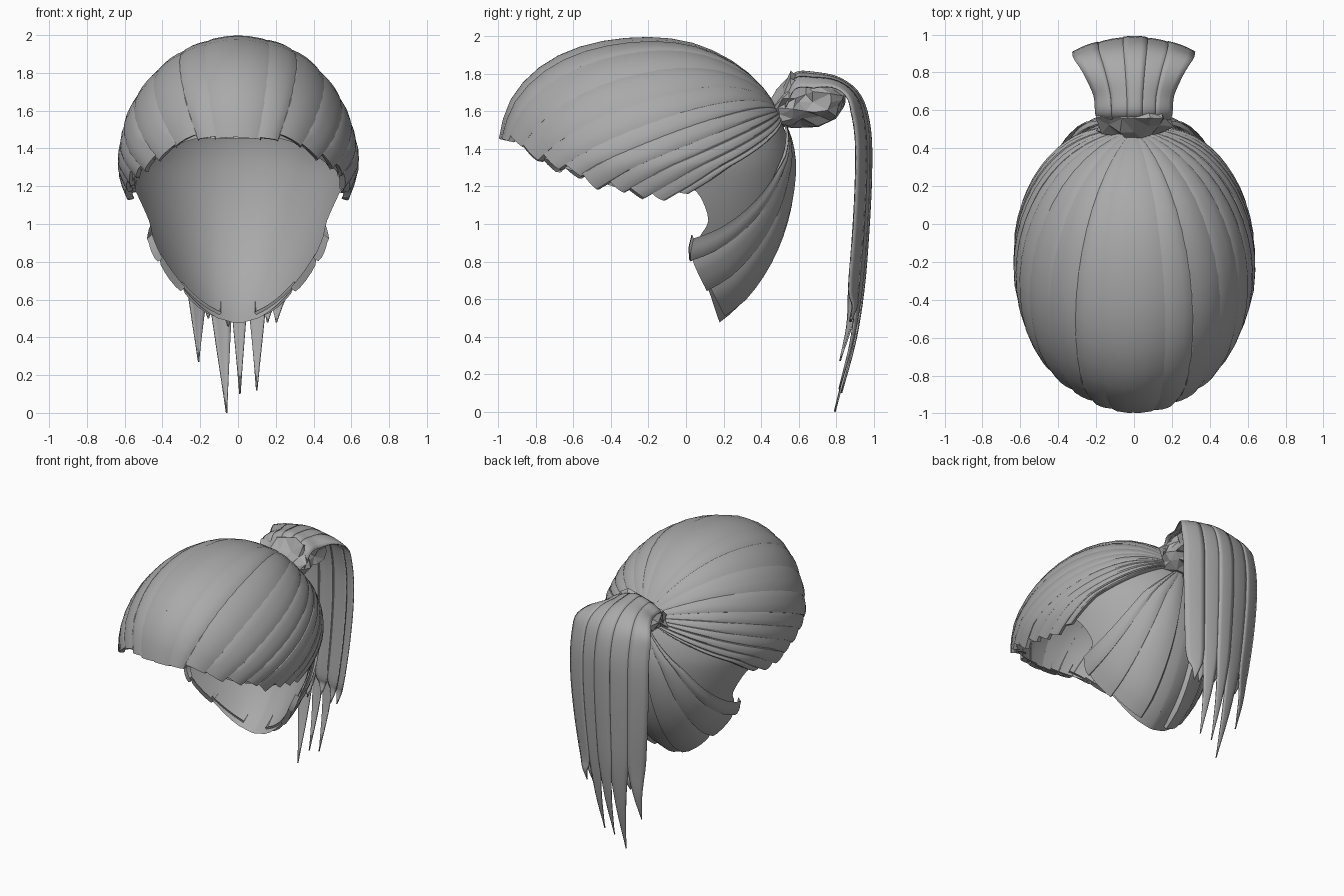
import bpy, bmesh, math, random
from mathutils import Vector

random.seed(4)
if "Cube" in bpy.data.objects:
    bpy.data.objects.remove(bpy.data.objects["Cube"])

hair = bpy.data.materials.new("hair_grey")
hair.use_nodes = True
hair.diffuse_color = (0.4, 0.4, 0.4, 1)
bsdf = hair.node_tree.nodes["Principled BSDF"]
bsdf.inputs["Base Color"].default_value = (0.4, 0.4, 0.4, 1)
bsdf.inputs["Roughness"].default_value = 0.7


# Helpers: meshes, curves and the head surface
def add_grid(bm, rows, closed=False):
    """Skin rows of points with quads."""
    rings = [[bm.verts.new(p) for p in row] for row in rows]
    for a, b in zip(rings, rings[1:]):
        n = len(a)
        for i in range(n if closed else n - 1):
            j = (i + 1) % n
            bm.faces.new((a[i], a[j], b[j], b[i]))
    return rings


def finish(name, bm, angle=30, thickness=0):
    bmesh.ops.remove_doubles(bm, verts=bm.verts, dist=0.0005)
    bmesh.ops.recalc_face_normals(bm, faces=bm.faces)
    mesh = bpy.data.meshes.new(name)
    bm.to_mesh(mesh)
    bm.free()
    mesh.materials.append(hair)
    ob = bpy.data.objects.new(name, mesh)
    bpy.context.collection.objects.link(ob)
    if thickness:
        mod = ob.modifiers.new("thickness", "SOLIDIFY")
        mod.thickness = thickness
        mod.offset = 0
    if angle:
        bpy.ops.object.select_all(action="DESELECT")
        ob.select_set(True)
        bpy.context.view_layer.objects.active = ob
        bpy.ops.object.shade_smooth_by_angle(angle=math.radians(angle))


def spline(pts, t):
    """Smooth curve through pts, t from 0 to 1."""
    pts = [Vector(p) for p in pts]
    f = min(max(t, 0), 1) * (len(pts) - 1)
    i = min(int(f), len(pts) - 2)
    f -= i
    b, c = pts[i], pts[i + 1]
    a = pts[i - 1] if i else 2 * b - c
    d = pts[i + 2] if i + 2 < len(pts) else 2 * c - b
    return b + 0.5 * f * (c - a + f * (2 * a - 5 * b + 4 * c - d + f * (3 * (b - c) + d - a)))


def height_radius(up):
    return 0.69 if up else 0.985


def to_sphere(y, z, side):
    """Side-view position on the head to a unit direction."""
    uy = (y + 0.2) / 0.79
    uz = (z - 1.3) / height_radius(z > 1.3)
    ux = math.sqrt(max(0, 1 - uy * uy - uz * uz))
    return Vector((side * ux, uy, uz)).normalized()


def to_head(u, scale):
    """Unit direction to a point on the head: full brow, narrow nape."""
    z = u.z * height_radius(u.z > 0)
    narrow = 1 - 0.33 * max(0, -z)
    brow = scale * (1 + 0.18 * (min(0, u.y) * max(0, u.z)) ** 2)
    depth = 0.815 if u.y < 0 else 0.79
    return Vector((u.x * 0.63 * narrow * scale, u.y * depth * brow - 0.2, z * brow + 1.3))


TIE = to_sphere(0.5, 1.6, 0)


def sweep(end, s, sag=0.0):
    """Point on the arc from the tie to a hairline direction."""
    ang = TIE.angle(end)
    u = (TIE * math.sin((1 - s) * ang) + end * math.sin(s * ang)) / math.sin(ang)
    u += Vector((0, 0.4, -1)) * sag * max(0, s * (1 - s))
    return u.normalized()


cap_rim = [(-0.99, 1.46), (-0.95, 1.455), (-0.9, 1.45), (-0.8, 1.38), (-0.68, 1.31),
           (-0.54, 1.26), (-0.4, 1.2), (-0.25, 1.17), (-0.1, 1.15), (0.05, 1.18)]
nape_rim = [(0.13, 1.02), (0.08, 0.91), (0.06, 0.8), (0.13, 0.63), (0.18, 0.48), (0.22, 0.38)]
back_rim = [(0.03, 0.92), (0.03, 0.81), (0.12, 0.65), (0.22, 0.49)]


def rim_dir(rim, t, side):
    y, z, _ = spline([(p[0], p[1], 0) for p in rim], t)
    return to_sphere(y, z, side)


# Scalp: smooth inner layer, open at the face
bm = bmesh.new()
full_rim = cap_rim + nape_rim
for side in (-1, 1):
    rows = []
    for i in range(65):
        end = rim_dir(full_rim, i / 64, side)
        if i in (0, 64):
            end.x = 0
        rows.append([to_head(sweep(end.normalized(), k / 18), 0.965) for k in range(19)])
    add_grid(bm, rows)
finish("scalp", bm, 60)


def add_lock(bm, rim, t0, t1, side, lift, jag, sag):
    """One flat lock with a raised leading edge and a tucked, slanted tip."""
    far = 1.006 if t1 == 0 else 0.975
    section = [(0, 0.965), (0.05, 1.0), (0.2, 1.01), (0.4, 1.012), (0.6, 1.01),
               (0.8, 1.004), (1, far)]
    tip = random.uniform(-0.3, 0.3) * jag
    rows = []
    for f, scale in section:
        end = rim_dir(rim, t0 + (t1 - t0) * f, side)
        last = 1 + tip + jag * (0.5 - f)
        row = []
        for k in range(17):
            s = 0.03 + (last - 0.03) * k / 16
            grow = min(1, s * 3)
            thin = 0.015 * max(0, (s / last - 0.88) / 0.12)
            row.append(to_head(sweep(end, s, sag), 0.985 + (scale + lift - 0.985) * grow - thin))
        row.append(to_head(sweep(end, last - 0.005, sag), 0.945))
        rows.append(row)
    add_grid(bm, rows)


# Cap: overlapping locks swept back from the fringe to the tie
bm = bmesh.new()
LOCKS = 11
for side in (-1, 1):
    for i in range(LOCKS):
        low = i / LOCKS
        add_lock(bm, cap_rim, min(1, low + 1.15 / LOCKS), max(0, low - 0.02), side,
                 random.uniform(-0.002, 0.01) if i else 0, 0.008 + 0.075 * low,
                 0.12 * low ** 3)
finish("cap_locks", bm, 25)

# Back: broad locks from behind the ears up to the tie, parted at the nape
bm = bmesh.new()
for side in (-1, 1):
    for i in range(3):
        add_lock(bm, back_rim, min(1, (i + 1.1) / 3), i / 3, side,
                 0.01 - 0.005 * i, 0.015, 0.42 - 0.16 * i)
finish("back_locks", bm, 25)

# Knot: crumpled gathered hair at the tie
bm = bmesh.new()
knot = [(0.46, 1.6, 0.1, 0.05), (0.5, 1.62, 0.2, 0.11), (0.56, 1.67, 0.2, 0.14),
        (0.62, 1.65, 0.17, 0.12), (0.7, 1.65, 0.18, 0.13), (0.78, 1.65, 0.19, 0.11),
        (0.83, 1.66, 0.14, 0.06)]
rows = []
for y, z, rx, rz in knot:
    row = []
    for k in range(16):
        a = math.tau * k / 16
        r = random.uniform(0.82, 1.15)
        row.append(Vector((rx * r * math.cos(a), y + random.uniform(-0.025, 0.025),
                           z + rz * r * math.sin(a))))
    rows.append(row)
rings = add_grid(bm, rows, True)
bm.faces.new(rings[0])
bm.faces.new(rings[-1])
bmesh.ops.triangulate(bm, faces=bm.faces)
finish("knot", bm, 0)

# Ponytail: a curved sheet of locks arching over the knot, with pointed tips
tail_path = [(0.53, 1.7, 0.18), (0.58, 1.8, 0.2), (0.68, 1.805, 0.21), (0.82, 1.775, 0.26),
             (0.93, 1.68, 0.31), (0.98, 1.5, 0.32), (0.985, 1.25, 0.32), (0.97, 0.95, 0.3),
             (0.945, 0.65, 0.27)]


def add_tail_lock(bm, centre, half, tip_x, tip_z, depth):
    tip_y = 0.8 + 0.26 * tip_z
    mid = ((0.945 + tip_y) / 2 + 0.015, (0.65 + tip_z) / 2, 0.265)
    path = tail_path + [mid, (tip_y, tip_z, 0.26)]
    rows = []
    for k in range(41):
        t = k / 40
        y, z, w = spline(path, t)
        taper = min(1, max(0.01, (1 - t) / 0.22)) ** 0.95
        bend = min(1, max(0, (t - 0.2) / 0.25))
        row = []
        for m in range(5):
            e = m / 2 - 1
            f = tip_x + (centre - tip_x) * taper + half * taper * e
            inward = 0.08 * f * f + depth - 0.003 * (1 - e * e)
            row.append(Vector((w * f, y - inward * bend, z - inward * (1 - bend))))
        rows.append(row)
    add_grid(bm, rows)


bm = bmesh.new()
outer = [(-0.8, 0.21, -0.8, 0.27), (-0.36, 0.27, -0.23, 0.0), (0.02, 0.2, 0.04, 0.1),
         (0.38, 0.22, 0.38, 0.12), (0.78, 0.22, 0.78, 0.48)]
for i, (centre, half, tip_x, tip_z) in enumerate(outer):
    add_tail_lock(bm, centre, half, tip_x, tip_z, 0.005 * (i % 2))
for i, tip_z in enumerate((0.5, 0.46, 0.5, 0.48)):
    centre = -0.6 + 0.4 * i
    add_tail_lock(bm, centre, 0.22, centre, tip_z, 0.025)
finish("ponytail", bm, 30, 0.008)
